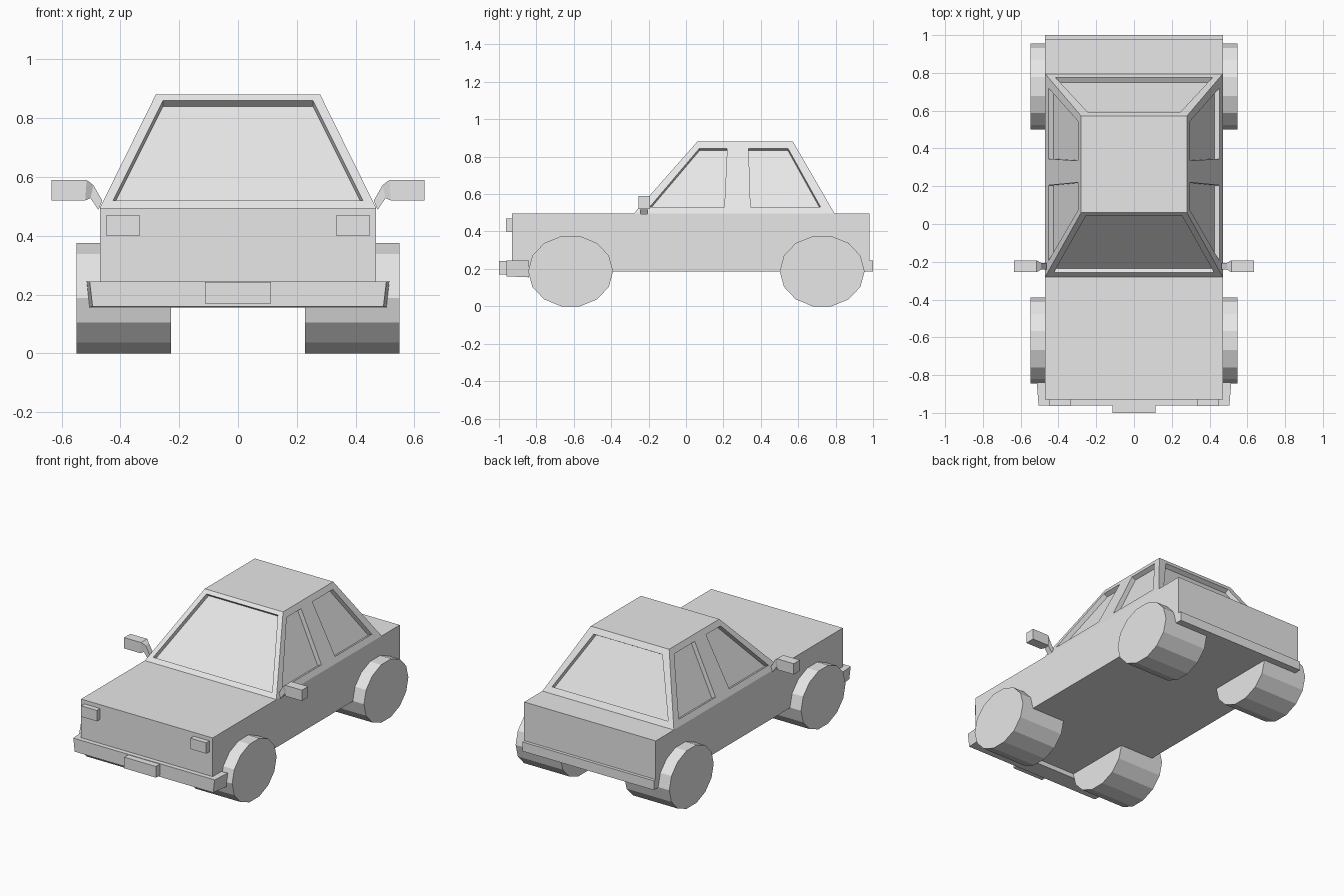
import bpy, bmesh, math
from mathutils import Vector

default = bpy.data.objects.get("Cube")
if default:
    bpy.data.objects.remove(default, do_unlink=True)

grey = bpy.data.materials.new("plain grey")
grey.use_nodes = True
grey.diffuse_color = (0.8, 0.8, 0.8, 1)
grey.node_tree.nodes["Principled BSDF"].inputs["Base Color"].default_value = (0.8, 0.8, 0.8, 1)


def loft(name, rings):
    """Solid skinned through matching rings of points, capped at both ends."""
    bm = bmesh.new()
    loops = [[bm.verts.new(p) for p in ring] for ring in rings]
    n = len(loops[0])
    for a, b in zip(loops, loops[1:]):
        for i in range(n):
            j = (i + 1) % n
            bm.faces.new((a[i], a[j], b[j], b[i]))
    bm.faces.new(loops[0])
    bm.faces.new(loops[-1])
    bmesh.ops.recalc_face_normals(bm, faces=bm.faces)
    mesh = bpy.data.meshes.new(name)
    bm.to_mesh(mesh)
    bm.free()
    mesh.materials.append(grey)
    obj = bpy.data.objects.new(name, mesh)
    bpy.context.collection.objects.link(obj)
    return obj


def rect(x0, x1, y0, y1, z):
    return [(x0, y0, z), (x1, y0, z), (x1, y1, z), (x0, y1, z)]


def box(name, x0, x1, y0, y1, z0, z1):
    return loft(name, [rect(x0, x1, y0, y1, z0), rect(x0, x1, y0, y1, z1)])


# Body and tapered cabin
HALF, DECK, ROOF = 0.47, 0.495, 0.88
ROOF_HALF, FRONT, BACK, ROOF_FRONT, ROOF_BACK = 0.28, -0.28, 0.795, 0.06, 0.572
box("body", -HALF, HALF, -0.93, 0.98, 0.185, DECK)
cabin = loft("cabin", [rect(-HALF, HALF, FRONT, BACK, DECK),
                       rect(-ROOF_HALF, ROOF_HALF, ROOF_FRONT, ROOF_BACK, ROOF)])


def slope(low, high, z):
    return low + (high - low) * (z - DECK) / (ROOF - DECK)


def recess(corners):
    """Cut a shallow window pocket square to the cabin wall."""
    pts = [Vector(p) for p in corners]
    normal = (pts[1] - pts[0]).cross(pts[2] - pts[0]).normalized() * 0.03
    cutter = loft("window_cutter", [[p - normal for p in pts], [p + normal for p in pts]])
    cutter.hide_render = True
    mod = cabin.modifiers.new("window", "BOOLEAN")
    mod.operation, mod.solver, mod.object = "DIFFERENCE", "EXACT", cutter
    graph = bpy.context.evaluated_depsgraph_get()
    mesh = bpy.data.meshes.new_from_object(cabin.evaluated_get(graph))
    cabin.modifiers.clear()
    cabin.data = mesh
    bpy.data.objects.remove(cutter, do_unlink=True)


# Windscreen and rear window: half width and height at bottom and top
for low, high, w0, z0, w1, z1 in ((FRONT, ROOF_FRONT, 0.425, 0.52, 0.255, 0.86),
                                  (BACK, ROOF_BACK, 0.415, 0.53, 0.245, 0.845)):
    y0, y1 = slope(low, high, z0), slope(low, high, z1)
    recess([(-w0, y0, z0), (w0, y0, z0), (w1, y1, z1), (-w1, y1, z1)])

# Two windows on each side
for side in (-1, 1):
    for profile in (((-0.195, 0.53), (0.205, 0.53), (0.22, 0.845), (0.072, 0.845)),
                    ((0.345, 0.53), (0.72, 0.53), (0.545, 0.845), (0.335, 0.845))):
        recess([(side * slope(HALF, ROOF_HALF, z), y, z) for y, z in profile])

# Bumpers and number plate block
loft("front_bumper", [
    [(-0.495, -0.96, 0.16), (0.495, -0.96, 0.16), (0.505, -0.96, 0.245), (-0.505, -0.96, 0.245)],
    [(-0.505, -0.84, 0.155), (0.505, -0.84, 0.155), (0.515, -0.84, 0.245), (-0.515, -0.84, 0.245)]])
box("front_plate", -0.113, 0.113, -1.0, -0.95, 0.17, 0.242)
box("rear_bumper", -HALF, HALF, 0.97, 1.0, 0.185, 0.245)

# Paired parts
SIDES = 14
for side, label in ((1, "left"), (-1, "right")):
    box(label + "_headlight", side * 0.335, side * 0.447, -0.963, -0.92, 0.4, 0.47)

    # Wheels: fourteen-sided drums, slightly longer than tall
    for end, y in (("front", -0.617), ("rear", 0.728)):
        angles = [math.tau * i / SIDES for i in range(SIDES)]
        loft(f"{end}_{label}_wheel", [
            [(side * x, y + 0.227 * math.cos(a), 0.1875 + 0.1923 * math.sin(a)) for a in angles]
            for x in (0.228, 0.549)])

    # Door mirror: block on a bent, narrowing arm
    sections = ((0.635, 0.635, -0.255, -0.192, 0.52, 0.59),
                (0.52, 0.515, -0.255, -0.192, 0.52, 0.59),
                (0.502, 0.492, -0.242, -0.206, 0.528, 0.572),
                (0.475, 0.462, -0.242, -0.206, 0.488, 0.52))
    loft(label + "_mirror", [
        [(side * xb, y0, z0), (side * xb, y1, z0), (side * xt, y1, z1), (side * xt, y0, z1)]
        for xb, xt, y0, y1, z0, z1 in sections])
